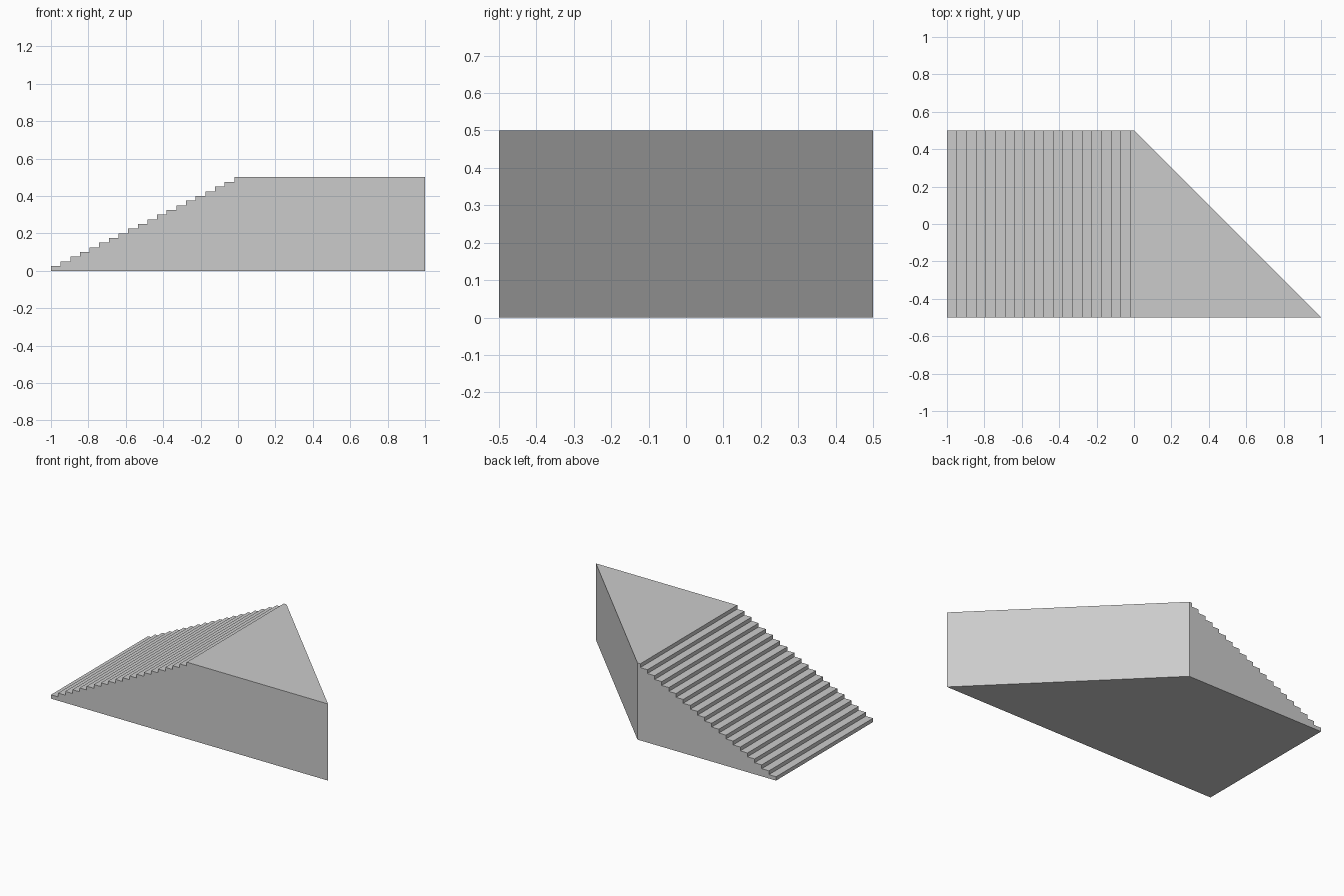
import bpy
import bmesh

cube = bpy.data.objects.get("Cube")
if cube:
    bpy.data.objects.remove(cube, do_unlink=True)

STEPS = 20
HEIGHT = 0.5
LANDING_X = -0.02          # top riser, where the landing begins
RISE = HEIGHT / STEPS
TREAD = (LANDING_X + 1) / (STEPS - 1)

grey = bpy.data.materials.new("plain grey")
grey.use_nodes = True
color = (0.6, 0.6, 0.6, 1)
grey.diffuse_color = color
grey.node_tree.nodes["Principled BSDF"].inputs["Base Color"].default_value = color

# Stepped side profile, ending in the vertical far edge
profile = [(-1, 0)]
for i in range(STEPS):
    x = -1 + i * TREAD
    profile += [(x, i * RISE), (x, (i + 1) * RISE)]
profile = profile[1:] + [(1, HEIGHT), (1, 0)]

# Extrude the profile from front to back
bm = bmesh.new()
face = bm.faces.new([bm.verts.new((x, -0.5, z)) for x, z in profile])
back = bmesh.ops.extrude_face_region(bm, geom=[face])["geom"]
back_verts = [v for v in back if isinstance(v, bmesh.types.BMVert)]
bmesh.ops.translate(bm, verts=back_verts, vec=(0, 1, 0))

# Pull the far back edge in, giving the landing its diagonal wall
for v in back_verts:
    if v.co.x > 0.5:
        v.co.x = 0
bmesh.ops.recalc_face_normals(bm, faces=bm.faces)

mesh = bpy.data.meshes.new("staircase_with_landing")
bm.to_mesh(mesh)
bm.free()
mesh.materials.append(grey)
stairs = bpy.data.objects.new("staircase_with_landing", mesh)
bpy.context.collection.objects.link(stairs)
